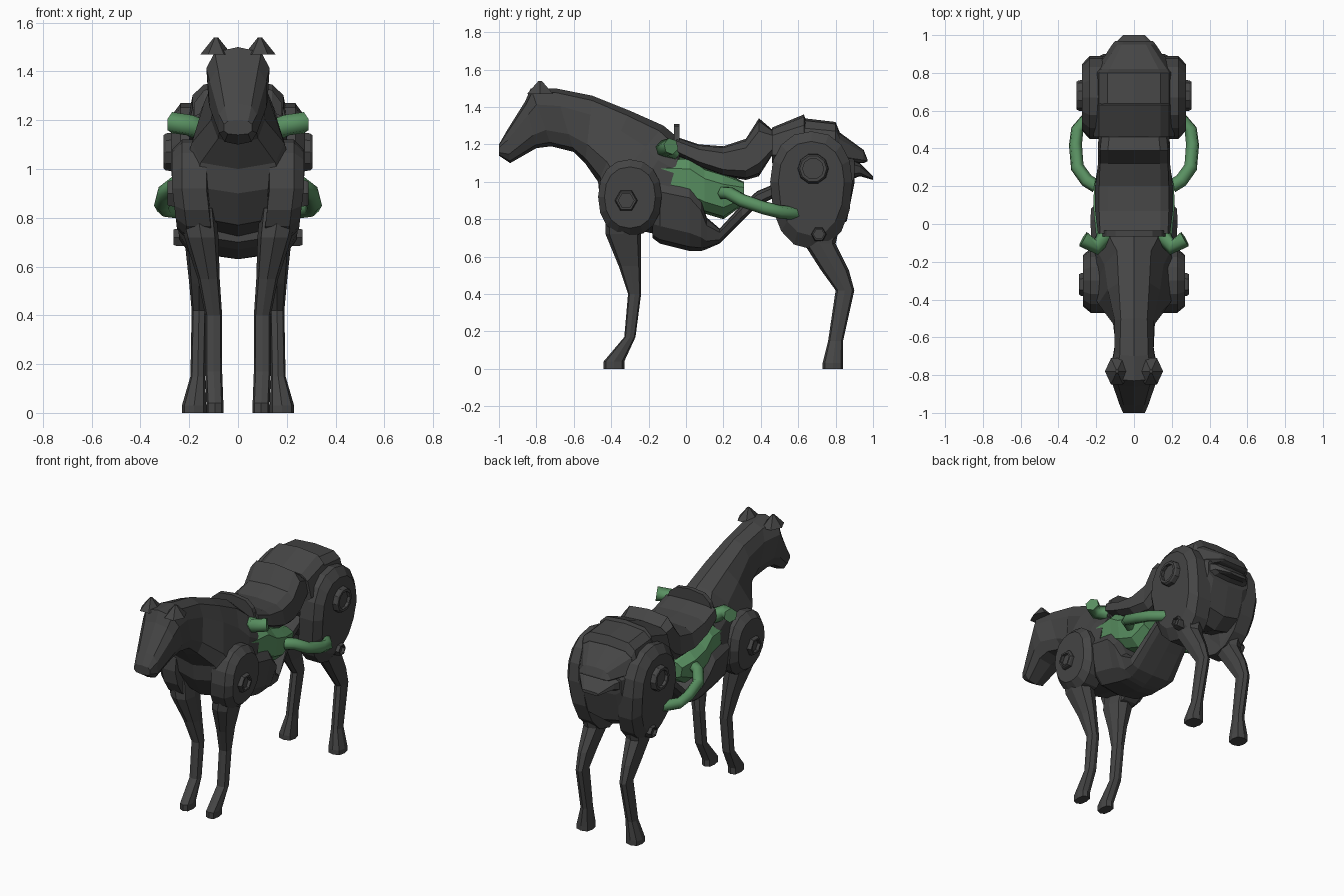
import bpy, bmesh, math
from mathutils import Vector

cube = bpy.data.objects.get("Cube")
if cube:
    bpy.data.objects.remove(cube)


def make_material(name, rgb):
    material = bpy.data.materials.new(name)
    material.use_nodes = True
    material.diffuse_color = (*rgb, 1)
    shader = material.node_tree.nodes["Principled BSDF"]
    shader.inputs["Base Color"].default_value = (*rgb, 1)
    return material


GREY = make_material("dark grey", (.06, .06, .06))
GREEN = make_material("green", (.1, .28, .12))


def add_object(name, data, material, mirror):
    data.materials.append(material)
    obj = bpy.data.objects.new(name, data)
    bpy.context.collection.objects.link(obj)
    if mirror:
        obj.modifiers.new("mirror", 'MIRROR')


def skin(name, rings, material=GREY, mirror=False):
    """Join equal rings of points into a closed solid."""
    bm = bmesh.new()
    loops = [[bm.verts.new(point) for point in ring] for ring in rings]
    count = len(loops[0])
    for near, far in zip(loops, loops[1:]):
        for i in range(count):
            j = (i + 1) % count
            bm.faces.new((near[i], near[j], far[j], far[i]))
    bm.faces.new(loops[0])
    bm.faces.new(loops[-1])
    bmesh.ops.recalc_face_normals(bm, faces=bm.faces)
    mesh = bpy.data.meshes.new(name)
    bm.to_mesh(mesh)
    bm.free()
    add_object(name, mesh, material, mirror)


def circle(count, power=1.0):
    """Cosine and sine pairs; a power below one squares the circle off."""
    def squared(value):
        return math.copysign(abs(value) ** power, value)
    angles = [math.tau * i / count for i in range(count)]
    return [(squared(math.cos(a)), squared(math.sin(a))) for a in angles]


def section(start, end, start_width, end_width, x=0, sides=10, power=.7):
    """Rounded ring between two (y, z) outline points."""
    a, b = Vector((x, *start)), Vector((x, *end))
    ring = []
    for c, s in circle(sides, power):
        blend = (1 - c) / 2
        width = start_width + (end_width - start_width) * blend
        ring.append(a.lerp(b, blend) + Vector((width * s, 0, 0)))
    return ring


def hull(name, rows, material=GREY, power=.6):
    """Loft along y; rows are (y, top, bottom, top width, bottom width)."""
    rings = [section((y, top), (y, bottom), upper, lower, power=power)
             for y, top, bottom, upper, lower in rows]
    skin(name, rings, material)


def leg(name, rows):
    """Loft down z; rows are (z, front, back, x, half width)."""
    rings = [section((front, z), (back, z), width, width, x, sides=8)
             for z, front, back, x, width in rows]
    skin(name, rings, mirror=True)


def egg_plate(name, y, z, radius, rise, drop, rim):
    """Domed oval side plate that leans inward toward its lower tip."""
    rings = []
    for depth, scale in ((-.1, 1), (0, 1), (.04, .8)):
        ring = []
        for c, s in circle(16, .9):
            height = scale * s * (rise if s > 0 else drop)
            lean = .12 * min(0, height)
            ring.append((rim + depth + lean, y + radius * scale * c, z + height))
        rings.append(ring)
    skin(name, rings, mirror=True)


def bolt(name, y, z, radius, face, sides):
    """Raised disc with a sunken middle."""
    steps = ((-.08, 1.1), (-.01, 1), (0, .9), (0, .7), (-.02, .7))
    rings = [[(face + depth, y + radius * scale * c, z + radius * scale * s)
              for c, s in circle(sides)] for depth, scale in steps]
    skin(name, rings, mirror=True)


def bar(name, points, thickness):
    """Faceted bent green bar; points are (x, y, z)."""
    curve = bpy.data.curves.new(name, 'CURVE')
    curve.dimensions = '3D'
    curve.bevel_depth = thickness
    curve.bevel_resolution = 1
    curve.use_fill_caps = True
    spline = curve.splines.new('POLY')
    spline.points.add(len(points) - 1)
    for target, point in zip(spline.points, points):
        target.co = (*point, 1)
    add_object(name, curve, GREEN, True)


# Head, neck and chest: top line, bottom line, widths at each
outline = [
    ((-1, 1.2), (-1, 1.14), .06, .06),
    ((-.96, 1.27), (-.94, 1.1), .08, .08),
    ((-.86, 1.43), (-.8, 1.18), .12, .12),
    ((-.83, 1.5), (-.72, 1.19), .14, .12),
    ((-.7, 1.5), (-.6, 1.16), .11, .1),
    ((-.5, 1.46), (-.54, 1.1), .1, .12),
    ((-.3, 1.38), (-.47, 1), .11, .23),
    ((-.12, 1.3), (-.46, .9), .12, .27),
    ((-.06, 1.25), (-.38, .77), .17, .27),
    ((-.02, 1.2), (-.16, .72), .2, .22)]
skin("head_neck_chest", [section(*row) for row in outline])

# Small pointed ears on the crown
ear_tip = Vector((.09, -.78, 1.55))
skin("ear", [[ear_tip + Vector((size * c * .8, size * s, -size)) for c, s in circle(6)]
             for size in (.08, .01)], mirror=True)

# Shoulder and thigh plates with their bolts
egg_plate("shoulder_plate", -.3, .92, .17, .2, .21, .23)
egg_plate("thigh_plate", .67, 1, .22, .27, .36, .235)
bolt("shoulder_bolt", -.32, .9, .06, .29, 6)
bolt("hip_bolt", .68, 1.07, .08, .305, 10)
bolt("stifle_bolt", .71, .72, .04, .265, 6)

# Front and hind legs
leg("front_leg", [
    (.84, -.43, -.2, .17, .08),
    (.72, -.43, -.24, .15, .07),
    (.55, -.36, -.24, .12, .045),
    (.4, -.31, -.24, .1, .035),
    (.17, -.33, -.27, .1, .035),
    (.04, -.44, -.33, .095, .035),
    (0, -.44, -.33, .095, .035)])
leg("hind_leg", [
    (.84, .55, .84, .16, .07),
    (.67, .63, .8, .155, .06),
    (.53, .72, .87, .16, .04),
    (.42, .8, .9, .16, .03),
    (.15, .76, .84, .165, .03),
    (.03, .73, .84, .18, .05),
    (0, .73, .84, .18, .05)])

# Green middle of the trunk
hull("trunk", [
    (-.14, 1.13, .9, .2, .2),
    (.02, 1.14, .86, .22, .2),
    (.1, 1.08, .83, .23, .2),
    (.2, 1.05, .8, .23, .18),
    (.31, 1, .88, .2, .18)], GREEN)

# Belly shell, sweeping up into the strut under the loin
hull("belly", [
    (-.18, 1, .7, .2, .16),
    (-.14, 1.04, .67, .25, .18),
    (.02, 1.01, .63, .26, .17),
    (.08, .92, .63, .26, .16),
    (.11, .81, .64, .22, .15),
    (.18, .75, .67, .19, .16),
    (.3, .88, .79, .15, .15),
    (.38, .95, .87, .14, .14),
    (.5, 1, .93, .13, .13)])

# Saddle with pommel and raised rear
hull("saddle", [
    (-.05, 1.24, 1.14, .18, .2),
    (.07, 1.2, 1.08, .18, .22),
    (.2, 1.19, 1.03, .18, .22),
    (.32, 1.23, 1.01, .18, .2),
    (.39, 1.34, 1.03, .18, .2),
    (.46, 1.28, 1.14, .17, .2),
    (.6, 1.32, 1.22, .17, .2)], power=.5)
hull("pommel", [(y, 1.31, 1.1, .13, .21) for y in (-.065, -.035)])

# Hindquarters with overlapping rump plates and a short tail
hull("hindquarters", [
    (.47, 1.27, 1, .16, .16),
    (.52, 1.29, .9, .2, .18),
    (.62, 1.33, .78, .22, .21),
    (.77, 1.3, .73, .22, .2),
    (.86, 1.22, .79, .19, .17),
    (.9, 1.14, .99, .16, .16)])
for place, start, end, start_top, end_top in (
        ("front", .46, .63, 1.29, 1.36),
        ("middle", .63, .8, 1.34, 1.32),
        ("rear", .8, .95, 1.28, 1.17)):
    taper = .1 if place == "rear" else 0
    hull("rump_plate_" + place, [
        (start, start_top, 1.1, .18, .23),
        (end, end_top, 1.1, .18 - taper, .23 - taper),
        (end + .02, end_top - .05, 1.11, .17 - taper, .21 - taper)], power=.5)
hull("tail", [
    (.85, 1.14, 1, .18, .18),
    (.93, 1.1, 1.03, .13, .13),
    (1, 1.03, 1.01, .06, .06)])

# Green side bars and shoulder pegs
bar("side_bar", [(.2, .2, .94), (.25, .23, .94), (.3, .3, .9), (.31, .42, .86),
                 (.3, .5, .84), (.22, .59, .83)], .036)
bar("shoulder_peg", [(.15, -.06, 1.16), (.2, -.12, 1.18), (.27, -.08, 1.19)], .045)
